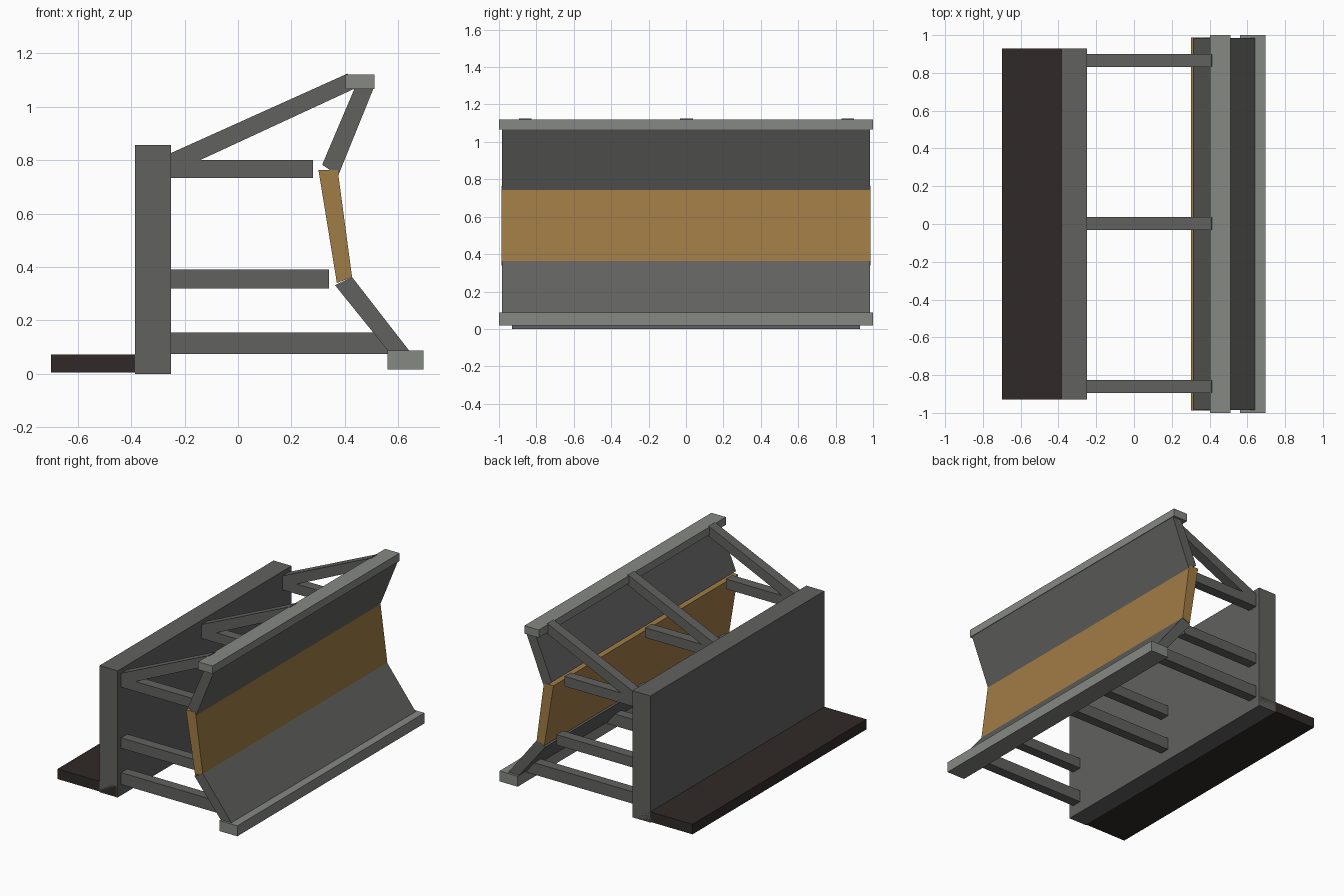
import bpy

if "Cube" in bpy.data.objects:
    bpy.data.objects.remove(bpy.data.objects["Cube"])


def material(name, rgb):
    m = bpy.data.materials.new(name)
    m.diffuse_color = (*rgb, 1)
    m.use_nodes = True
    m.node_tree.nodes["Principled BSDF"].inputs["Base Color"].default_value = m.diffuse_color
    return m


GREY = material("dark_grey", (0.12, 0.12, 0.117))
LIGHT = material("light_grey", (0.24, 0.25, 0.225))
TAN = material("tan", (0.35, 0.2, 0.06))
BROWN = material("dark_brown", (0.03, 0.023, 0.021))


def prism(name, profile, y0, y1, mat):
    """Extrude an (x, z) profile along y."""
    n = len(profile)
    verts = [(x, y, z) for y in (y0, y1) for x, z in profile]
    faces = [tuple(range(n)), tuple(range(2 * n - 1, n - 1, -1))]
    faces += [(i, i + n, (i + 1) % n + n, (i + 1) % n) for i in range(n)]
    # profiles run anticlockwise seen from the front, so faces point outward
    me = bpy.data.meshes.new(name)
    me.from_pydata(verts, [], faces)
    me.materials.append(mat)
    ob = bpy.data.objects.new(name, me)
    bpy.context.collection.objects.link(ob)
    return ob


def rect(x0, x1, z0, z1):
    return [(x0, z0), (x1, z0), (x1, z1), (x0, z1)]


# back wall and its foot plate
prism("back_wall", rect(-0.385, -0.25, 0.0, 0.857), -0.93, 0.93, GREY)
prism("foot_plate", rect(-0.70, -0.26, 0.005, 0.073), -0.93, 0.93, BROWN)

# long front rails
prism("top_rail", rect(0.402, 0.51, 1.067, 1.12), -1, 1, LIGHT)
prism("bottom_rail", rect(0.56, 0.695, 0.017, 0.088), -1, 1, LIGHT)

# angled front panels
prism("upper_panel", [(0.315, 0.783), (0.375, 0.742), (0.507, 1.068), (0.437, 1.07)],
      -0.985, 0.985, GREY)
prism("middle_panel", [(0.37, 0.34), (0.427, 0.362), (0.373, 0.764), (0.301, 0.764)],
      -0.987, 0.987, TAN)
prism("lower_panel", [(0.363, 0.332), (0.56, 0.088), (0.64, 0.088), (0.427, 0.362)],
      -0.985, 0.985, GREY)

# three ribs of supports between wall and panels
SUPPORTS = {
    "lower_strut": [(-0.25, 0.075), (0.575, 0.075), (0.512, 0.155), (-0.25, 0.155)],
    "middle_strut": rect(-0.25, 0.34, 0.32, 0.39),
    "upper_strut": rect(-0.25, 0.28, 0.733, 0.80),
    "diagonal_brace": [(-0.25, 0.75), (0.435, 1.067), (0.41, 1.124), (-0.25, 0.827)],
}
for label, yc in (("front", -0.86), ("centre", 0.003), ("back", 0.865)):
    for part, profile in SUPPORTS.items():
        prism(f"{part}_{label}", profile, yc - 0.034, yc + 0.034, GREY)
